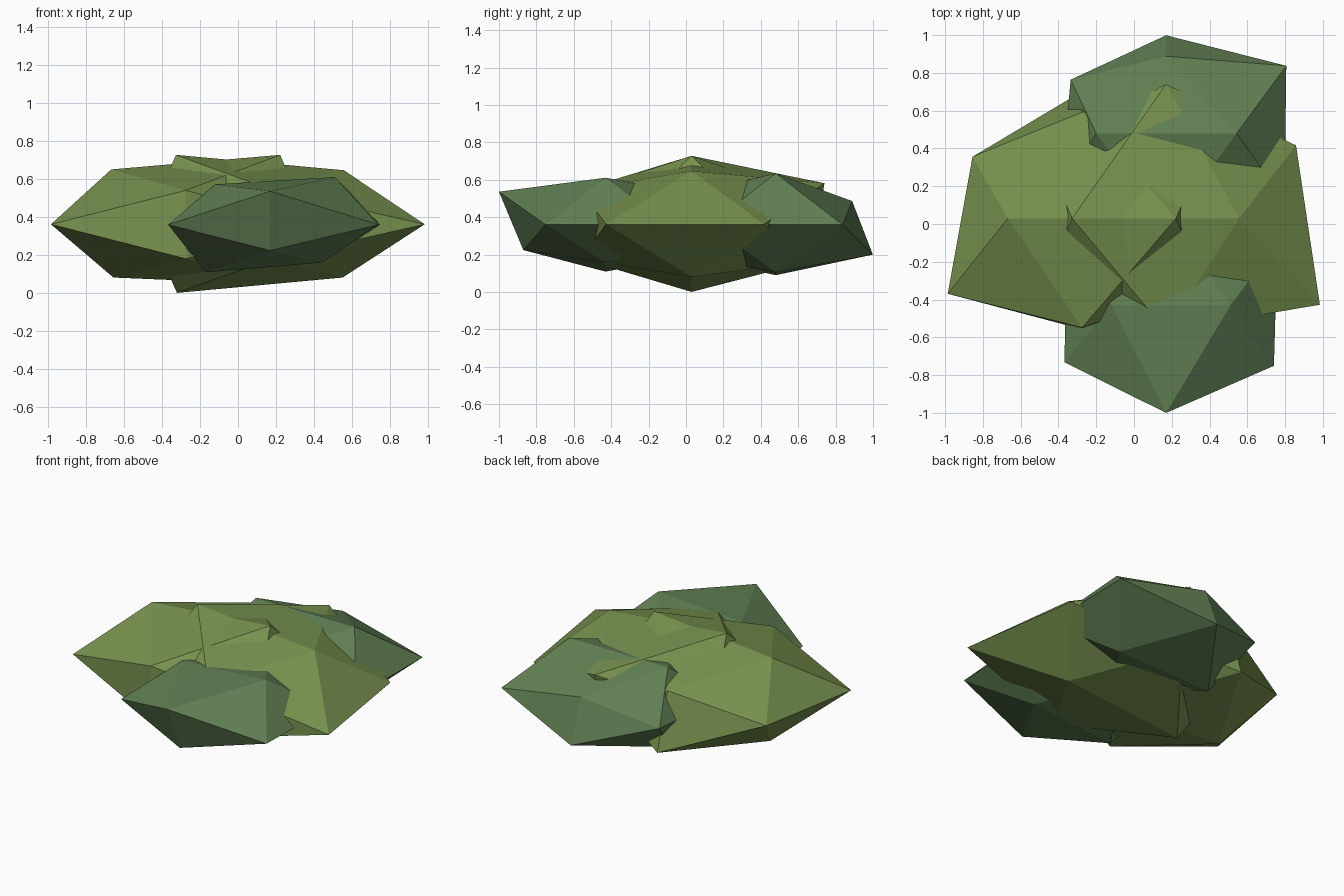
import bpy, bmesh
from mathutils import Vector

if "Cube" in bpy.data.objects:
    bpy.data.objects.remove(bpy.data.objects["Cube"])

def material(name, rgb):
    m = bpy.data.materials.new(name)
    m.diffuse_color = (*rgb, 1)
    m.use_nodes = True
    m.node_tree.nodes["Principled BSDF"].inputs["Base Color"].default_value = m.diffuse_color
    return m

olive = material("olive leaves", (0.188, 0.287, 0.078))
green = material("dark green leaves", (0.120, 0.214, 0.088))

A, B = 0.5257, 0.8507           # unit icosahedron coordinates
SCALE = Vector((1.1, 1.0, 0.5))  # flattened clump
SIGNS = [(-1, -1), (1, -1), (-1, 1), (1, 1)]

def clump(name, centre, mat, ridge, ends, sides):
    """Lumpy icosahedron. Each list holds four vertex radii:
    ridge: (x, z) signs, ends: (y, z) signs, sides: (x, y) signs."""
    bm = bmesh.new()
    unit = ([Vector((a * A, 0, b * B)) for a, b in SIGNS]
            + [Vector((0, a * B, b * A)) for a, b in SIGNS]
            + [Vector((a * B, b * A, 0)) for a, b in SIGNS])
    verts = [bm.verts.new(u) for u in unit]
    bmesh.ops.convex_hull(bm, input=verts)
    # push every corner in or out from the centre
    for v, u, r in zip(verts, unit, ridge + ends + sides):
        v.co = Vector(centre) + u * SCALE * r
    bmesh.ops.recalc_face_normals(bm, faces=bm.faces)
    me = bpy.data.meshes.new(name)
    bm.to_mesh(me)
    bm.free()
    me.materials.append(mat)
    bpy.context.collection.objects.link(bpy.data.objects.new(name, me))

# two olive clumps in the middle
clump("left_clump", (-0.275, 0.03, 0.362), olive,
      [0.66, 0.74, 0.68, 0.86], [0.69, 0.79, 0.68, 0.66], [0.76, 0.70, 0.62, 0.70])
clump("right_clump", (0.17, 0.03, 0.362), olive,
      [0.85, 0.66, 0.86, 0.67], [0.70, 0.75, 0.70, 0.835], [0.70, 0.87, 0.70, 0.735])
# dark green clumps at the front and back
clump("front_clump", (0.17, -0.43, 0.36), green,
      [0.59, 0.47, 0.50, 0.59], [0.517, 0.60, 0.67, 0.60], [0.575, 0.61, 0.565, 0.63])
clump("back_clump", (0.17, 0.48, 0.36), green,
      [0.635, 0.60, 0.64, 0.645], [0.60, 0.61, 0.60, 0.48], [0.60, 0.67, 0.54, 0.68])
